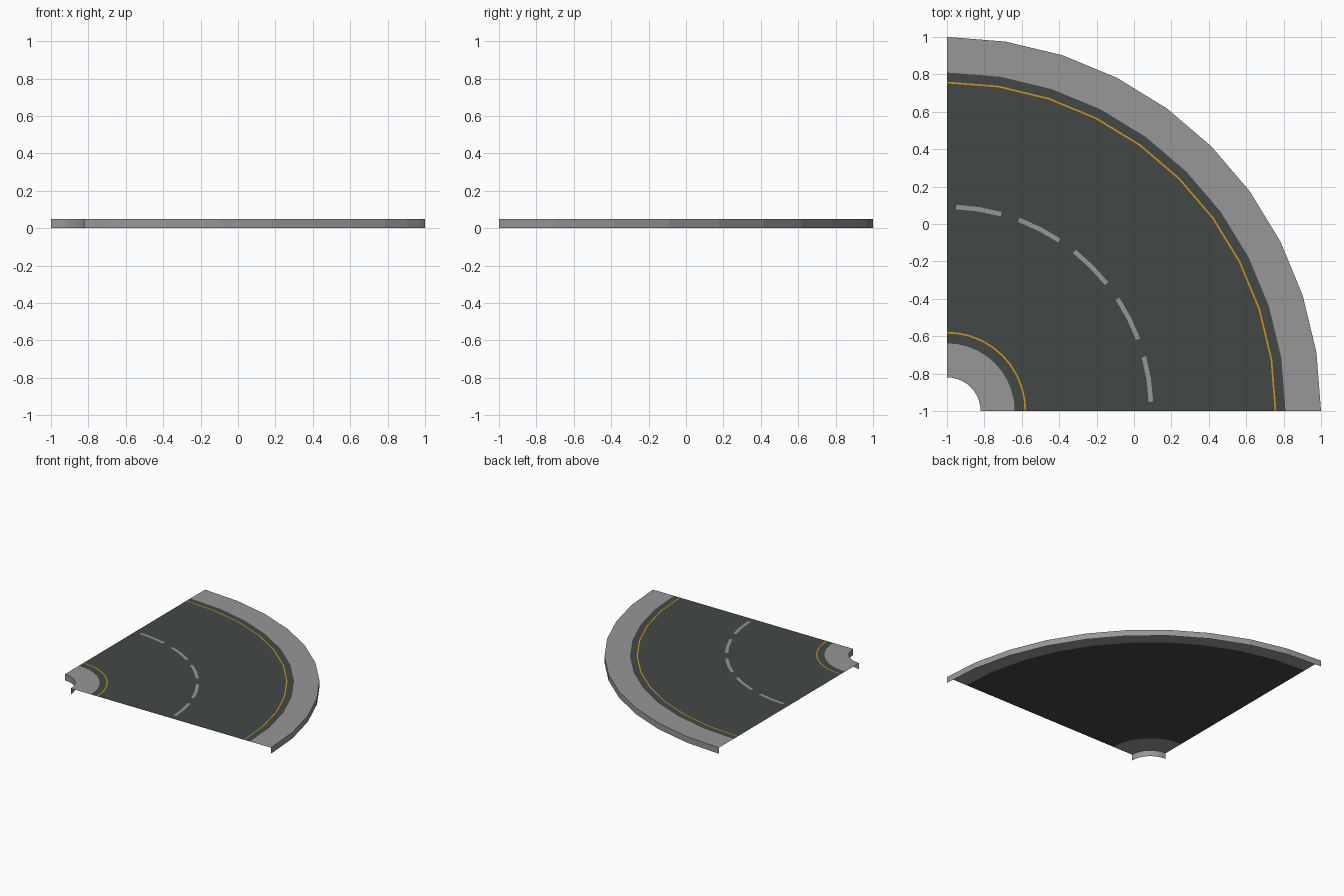
import bpy, bmesh, math

if "Cube" in bpy.data.objects:
    bpy.data.objects.remove(bpy.data.objects["Cube"])

CX, CY = -1.0, -1.0      # centre of the bend
TOP, SEGS = 0.05, 10     # deck height, facets per quarter turn


def material(name, rgb):
    m = bpy.data.materials.new(name)
    m.diffuse_color = (*rgb, 1.0)
    m.use_nodes = True
    m.node_tree.nodes["Principled BSDF"].inputs["Base Color"].default_value = m.diffuse_color
    return m


CONCRETE = material("concrete grey", (0.31, 0.31, 0.313))
ASPHALT = material("dark asphalt", (0.055, 0.066, 0.064))
YELLOW = material("yellow paint", (0.62, 0.31, 0.006))
WHITE = material("pale grey paint", (0.31, 0.31, 0.313))


def arc_strip(bm, profile, a0=0.0, a1=90.0, segs=SEGS):
    """Sweep an (radius, z) profile around the bend centre."""
    rows = []
    for i in range(segs + 1):
        a = math.radians(a0 + (a1 - a0) * i / segs)
        rows.append([bm.verts.new((CX + r * math.cos(a), CY + r * math.sin(a), z))
                     for r, z in profile])
    for p, q in zip(rows, rows[1:]):
        for j in range(len(profile) - 1):
            bm.faces.new((p[j], p[j + 1], q[j + 1], q[j]))


def finish(bm, name, mat):
    me = bpy.data.meshes.new(name)
    bm.to_mesh(me)
    bm.free()
    me.materials.append(mat)
    ob = bpy.data.objects.new(name, me)
    bpy.context.collection.objects.link(ob)


def swept(name, mat, profile, **kw):
    bm = bmesh.new()
    arc_strip(bm, profile, **kw)
    finish(bm, name, mat)


# Pavements: flat top with an outer skirt, open at the straight ends
swept("inner_pavement", CONCRETE, [(0.18, 0), (0.18, TOP), (0.362, TOP)])
swept("outer_pavement", CONCRETE, [(1.81, TOP), (2.0, TOP), (2.0, 0)])

# Road deck, flush with the pavements
swept("road", ASPHALT, [(0.362, TOP), (1.81, TOP)])

# Painted lines just above the deck
LINE = TOP + 0.0006
swept("inner_edge_line", YELLOW, [(0.415, LINE), (0.424, LINE)])
swept("outer_edge_line", YELLOW, [(1.752, LINE), (1.761, LINE)])

# Five centre dashes
bm = bmesh.new()
for k in range(5):
    mid = 9 + 18 * k
    arc_strip(bm, [(1.08, LINE), (1.104, LINE)], mid - 6.4, mid + 6.4, 2)
finish(bm, "centre_dashes", WHITE)
